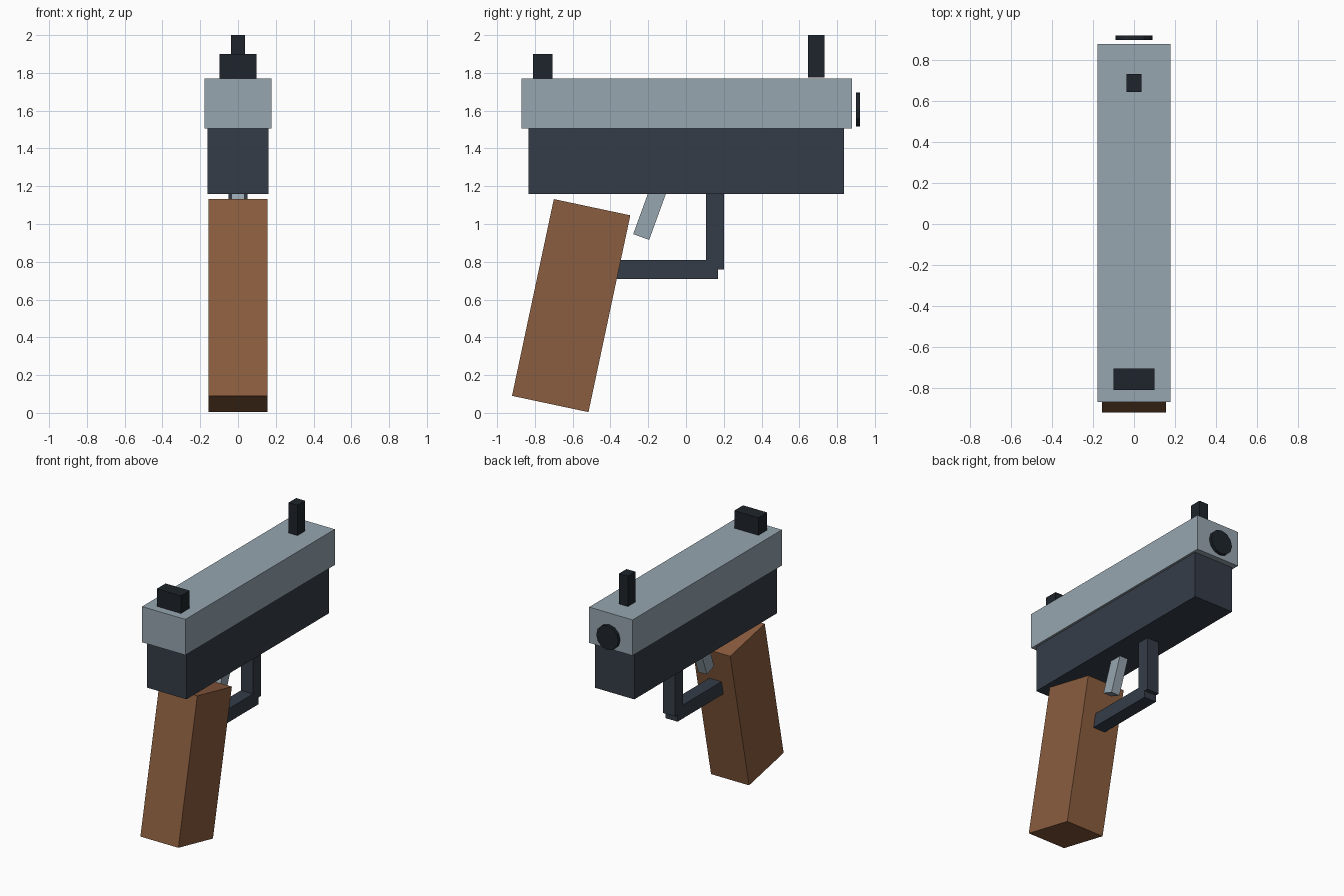
import bpy
from math import radians

if "Cube" in bpy.data.objects:
    bpy.data.objects.remove(bpy.data.objects["Cube"])


def material(name, rgb):
    m = bpy.data.materials.new(name)
    m.diffuse_color = (*rgb, 1)
    m.use_nodes = True
    m.node_tree.nodes["Principled BSDF"].inputs["Base Color"].default_value = m.diffuse_color
    return m


STEEL = material("steel", (0.31, 0.38, 0.43))
DARK = material("dark_frame", (0.035, 0.046, 0.064))
BLACK = material("black", (0.013, 0.018, 0.025))
WOOD = material("wood", (0.26, 0.11, 0.05))


def box(name, size, center, mat, tilt=0):
    """Box centred on x = 0; center is (y, z), tilt in degrees about x."""
    bpy.ops.mesh.primitive_cube_add(size=1, location=(0, *center),
                                    rotation=(radians(tilt), 0, 0))
    ob = bpy.context.object
    ob.name = name
    ob.scale = size
    bpy.ops.object.transform_apply(location=False, rotation=False, scale=True)
    ob.data.materials.append(mat)
    return ob


def span(name, width, y0, y1, z0, z1, mat):
    """Upright box given by its y and z limits."""
    return box(name, (width, y1 - y0, z1 - z0), ((y0 + y1) / 2, (z0 + z1) / 2), mat)


# Upper body
span("slide", 0.356, -0.87, 0.88, 1.505, 1.77, STEEL)
span("frame", 0.324, -0.835, 0.837, 1.16, 1.505, DARK)

# Sights
span("rear_sight", 0.198, -0.81, -0.707, 1.77, 1.90, BLACK)
span("front_sight", 0.073, 0.645, 0.733, 1.775, 2.0, BLACK)

# Tilted grip and trigger
box("grip", (0.312, 0.414, 1.065), (-0.608, 0.568), WOOD, tilt=-12)
box("trigger", (0.07, 0.09, 0.30), (-0.186, 1.072), STEEL, tilt=-20)

# Trigger guard, its bar running into the grip
span("guard_post", 0.10, 0.105, 0.20, 0.76, 1.16, DARK)
span("guard_bar", 0.10, -0.42, 0.17, 0.71, 0.81, DARK)

# Muzzle disc
bpy.ops.mesh.primitive_cylinder_add(vertices=12, radius=0.091, depth=0.022,
                                    location=(0, 0.911, 1.606),
                                    rotation=(radians(90), 0, 0))
muzzle = bpy.context.object
muzzle.name = "muzzle"
muzzle.data.materials.append(BLACK)
